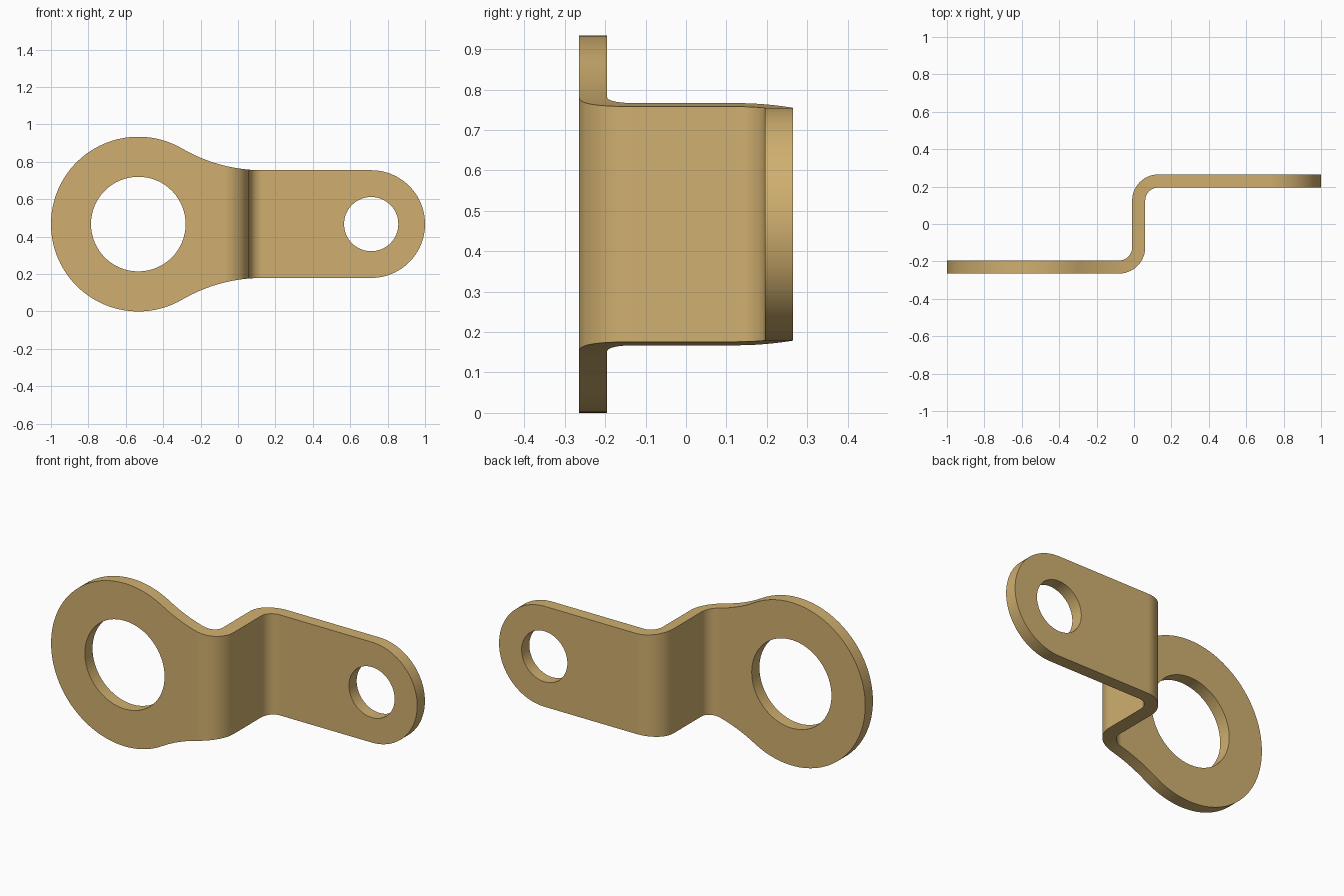
import bpy, bmesh, math
from mathutils import Vector

if "Cube" in bpy.data.objects:
    bpy.data.objects.remove(bpy.data.objects["Cube"])

MID_Z = 0.467                                   # height of the bracket's centre line
BIG_X, BIG_R, BIG_HOLE = -0.533, 0.467, 0.253   # large eye
SML_X, SML_R, SML_HOLE = 0.712, 0.288, 0.145    # small eye
NECK_X = 0.13                                   # where the neck curve meets the straight edge
D = NECK_X - BIG_X
NECK_R = (D * D + SML_R ** 2 - BIG_R ** 2) / (2 * (BIG_R - SML_R))


def arc(cx, cy, r, a0, a1, n):
    """Points on an arc, angles in degrees."""
    return [(cx + r * math.cos(math.radians(a0 + (a1 - a0) * i / n)),
             cy + r * math.sin(math.radians(a0 + (a1 - a0) * i / n))) for i in range(n + 1)]


def prism(name, points, to_3d, direction):
    """Closed 2D outline extruded along a direction."""
    bm = bmesh.new()
    face = bm.faces.new([bm.verts.new(to_3d(u, v)) for u, v in points])
    ext = bmesh.ops.extrude_face_region(bm, geom=[face])
    bmesh.ops.translate(bm, vec=Vector(direction),
                        verts=[e for e in ext["geom"] if isinstance(e, bmesh.types.BMVert)])
    bmesh.ops.recalc_face_normals(bm, faces=bm.faces)
    mesh = bpy.data.meshes.new(name)
    bm.to_mesh(mesh)
    bm.free()
    obj = bpy.data.objects.new(name, mesh)
    bpy.context.collection.objects.link(obj)
    return obj


def cut(target, cutter, operation):
    mod = target.modifiers.new("cut", "BOOLEAN")
    mod.operation, mod.solver, mod.object = operation, "EXACT", cutter
    bpy.context.view_layer.objects.active = target
    bpy.ops.object.modifier_apply(modifier=mod.name)
    bpy.data.objects.remove(cutter)


# Folded strip: Z-shaped section seen from above, with rounded bends
section = [(-1.2, -0.265)]
section += arc(-0.08, -0.125, 0.14, -90, 0, 14)
section += arc(0.13, 0.125, 0.07, 180, 90, 14)
section += [(1.2, 0.195), (1.2, 0.265)]
section += arc(0.13, 0.125, 0.14, 90, 180, 14)
section += arc(-0.08, -0.125, 0.07, 0, -90, 14)
section += [(-1.2, -0.195)]
bracket = prism("bracket", section, lambda u, v: (u, v, -0.2), (0, 0, 1.4))

# Outline: small eye, straight edge, neck curve, large eye, mirrored below
phi = math.degrees(math.atan2(SML_R + NECK_R, D))
upper = arc(SML_X, 0, SML_R, 0, 90, 24)
upper += arc(NECK_X, SML_R + NECK_R, NECK_R, 270, 180 + phi, 18)
upper += arc(BIG_X, 0, BIG_R, phi, 180, 40)[1:]
outline = upper + [(x, -z) for x, z in reversed(upper[1:-1])]


def front(u, v):
    return (u, -0.5, MID_Z + v)


cut(bracket, prism("outline_cutter", outline, front, (0, 1, 0)), "INTERSECT")

# Eye holes
for x, r in ((BIG_X, BIG_HOLE), (SML_X, SML_HOLE)):
    cut(bracket, prism("hole_cutter", arc(x, 0, r, 0, 360, 64)[:-1], front, (0, 1, 0)), "DIFFERENCE")

# Brass finish, smooth bends and crisp edges
brass = bpy.data.materials.new("brass")
brass.diffuse_color = (0.63, 0.43, 0.16, 1)
brass.use_nodes = True
brass.node_tree.nodes["Principled BSDF"].inputs["Base Color"].default_value = brass.diffuse_color
bracket.data.materials.clear()
bracket.data.materials.append(brass)
for poly in bracket.data.polygons:
    poly.material_index = 0
bpy.ops.object.select_all(action="DESELECT")
bracket.select_set(True)
bpy.context.view_layer.objects.active = bracket
bpy.ops.object.shade_smooth_by_angle(angle=math.radians(30))
weighted = bracket.modifiers.new("flat_plates", "WEIGHTED_NORMAL")
weighted.keep_sharp = True
